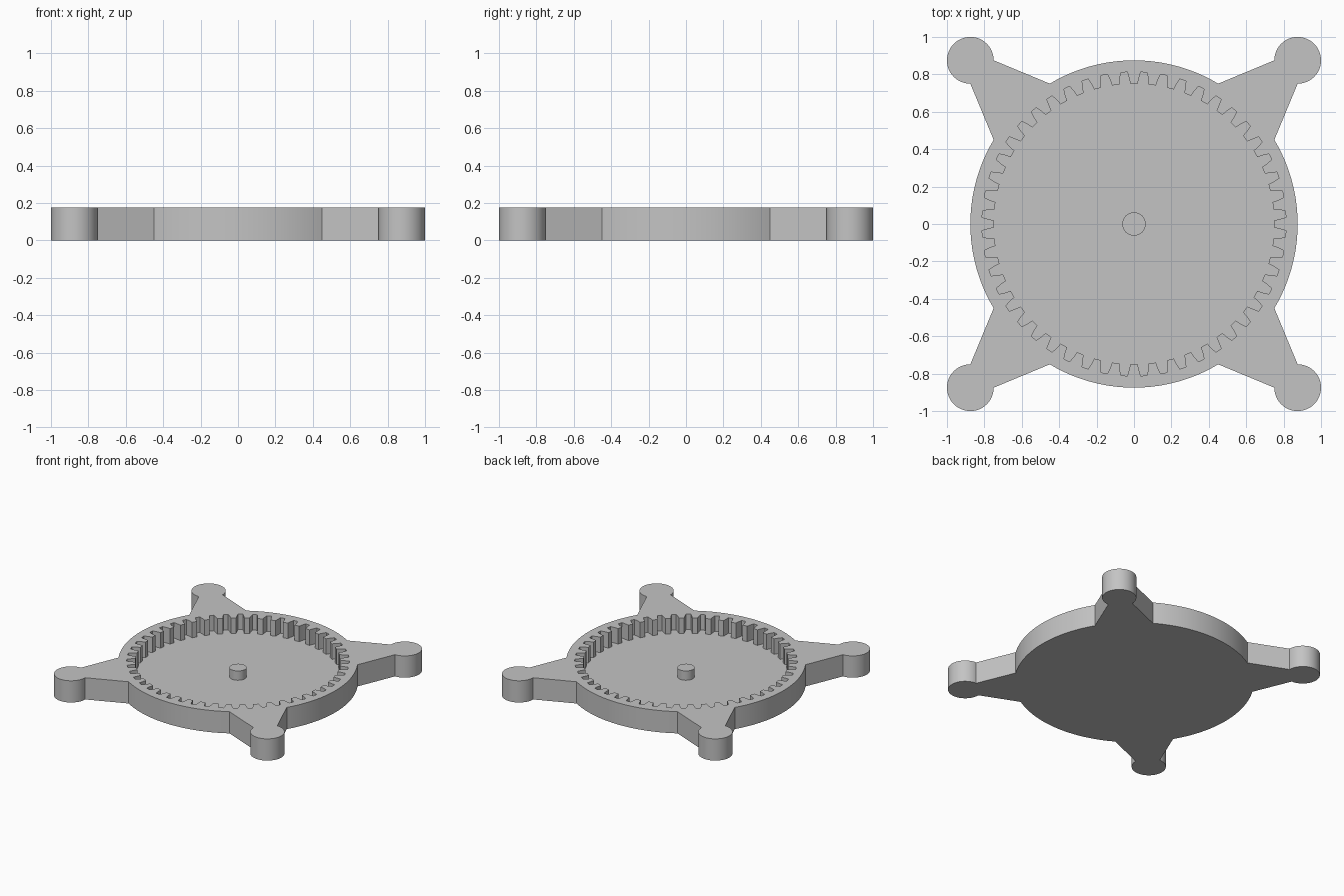
import bpy, bmesh
from math import sin, cos, radians, atan2, degrees

HEIGHT, FLOOR, PEG_TOP = 0.175, 0.05, 0.125
BODY_R, POST_R, PEG_R = 0.875, 0.125, 0.0625
TIP_R, ROOT_R, TEETH = 0.75, 0.813, 48

cube = bpy.data.objects.get("Cube")
if cube:
    bpy.data.objects.remove(cube, do_unlink=True)

grey = bpy.data.materials.new("light_grey")
grey.use_nodes = True
colour = (0.55, 0.55, 0.55, 1)
grey.diffuse_color = colour
grey.node_tree.nodes["Principled BSDF"].inputs["Base Color"].default_value = colour


def polar(r, deg):
    return r * cos(radians(deg)), r * sin(radians(deg))


def arc(cx, cy, r, start, end, steps):
    pts = [polar(r, start + (end - start) * i / steps) for i in range(steps + 1)]
    return [(cx + x, cy + y) for x, y in pts]


def loop(bm, pts, z):
    return [bm.verts.new((x, y, z)) for x, y in pts]


def edges_of(bm, verts):
    out = []
    for a, b in zip(verts, verts[1:] + verts[:1]):
        out.append(bm.edges.get((a, b)) or bm.edges.new((a, b)))
    return out


def walls(bm, low, high):
    n = len(low)
    for i in range(n):
        j = (i + 1) % n
        bm.faces.new((low[i], low[j], high[j], high[i]))


def finish(bm, name):
    bmesh.ops.recalc_face_normals(bm, faces=bm.faces)
    mesh = bpy.data.meshes.new(name)
    bm.to_mesh(mesh)
    bm.free()
    mesh.materials.append(grey)
    obj = bpy.data.objects.new(name, mesh)
    bpy.context.collection.objects.link(obj)
    bpy.ops.object.select_all(action='DESELECT')
    obj.select_set(True)
    bpy.context.view_layer.objects.active = obj
    bpy.ops.object.shade_smooth_by_angle(angle=radians(12))
    return obj


# Outline: a body arc and one corner arm with its round post, turned four times
half = degrees(atan2(0.45, 0.75))
quarter = arc(0, 0, BODY_R, -half, half, 28)
quarter += arc(BODY_R, BODY_R, POST_R, -90, 180, 36)
outline = []
for _ in range(4):
    outline += quarter
    quarter = [(-y, x) for x, y in quarter]

# Internal gear: tapered grooves between curved teeth
pitch = 360 / TEETH
groove = [(TIP_R, -2.25), (0.78, -1.85), (ROOT_R, -1.2),
          (ROOT_R, 1.2), (0.78, 1.85), (TIP_R, 2.25)]
gear = [polar(r, (k + 0.5) * pitch + a) for k in range(TEETH) for r, a in groove]

# Housing: solid underneath, toothed recess on top
bm = bmesh.new()
bottom, rim = loop(bm, outline, 0), loop(bm, outline, HEIGHT)
floor, teeth_top = loop(bm, gear, FLOOR), loop(bm, gear, HEIGHT)
walls(bm, bottom, rim)
walls(bm, floor, teeth_top)
bm.faces.new(bottom)
bm.faces.new(floor)
bmesh.ops.triangle_fill(bm, use_beauty=True, normal=(0, 0, 1),
                        edges=edges_of(bm, rim) + edges_of(bm, teeth_top))
finish(bm, "ring_gear_housing")

# Centre peg standing on the recess floor
bm = bmesh.new()
circle = arc(0, 0, PEG_R, 0, 360, 48)[:-1]
low, high = loop(bm, circle, FLOOR), loop(bm, circle, PEG_TOP)
walls(bm, low, high)
bm.faces.new(low)
bm.faces.new(high)
finish(bm, "centre_peg")
